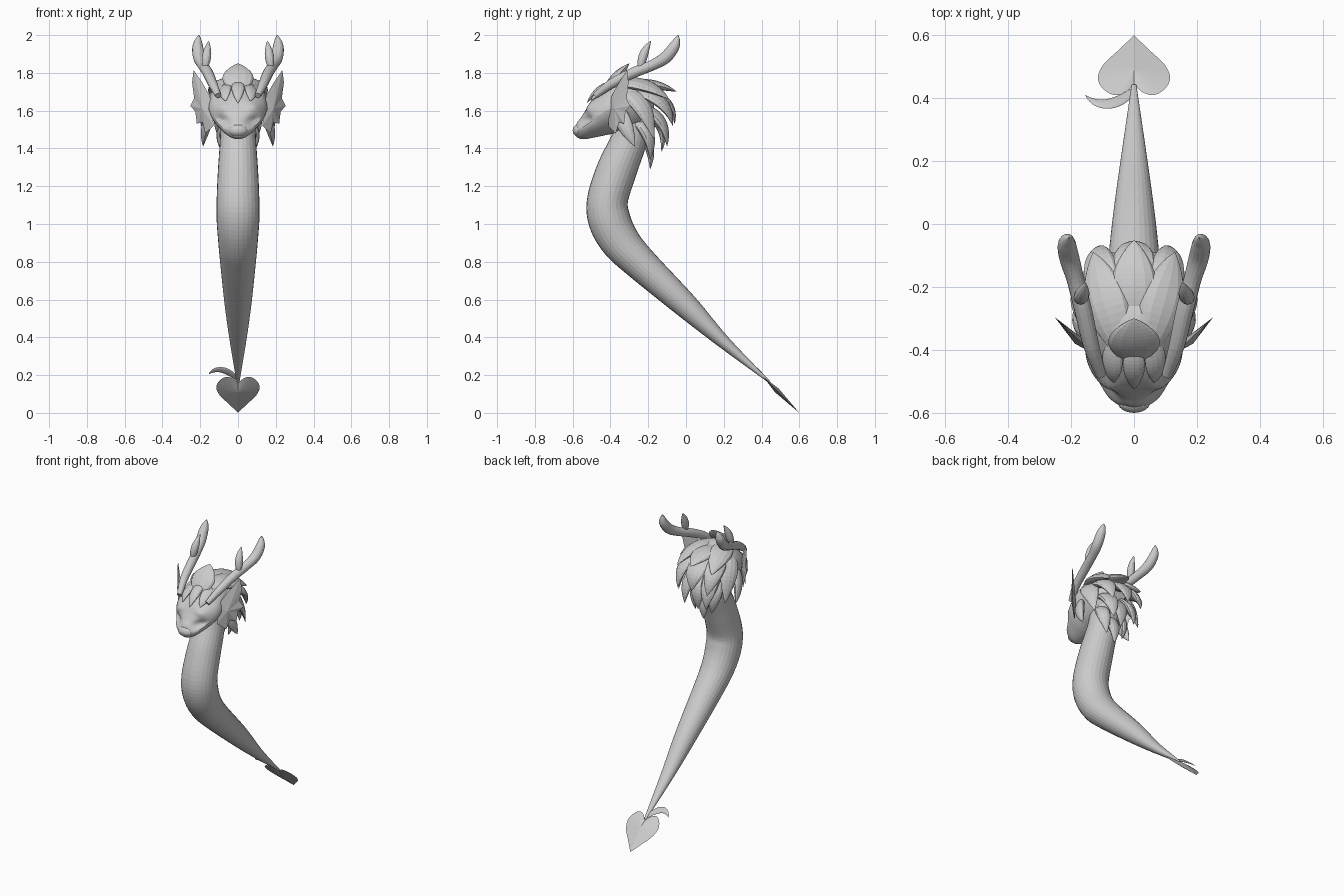
import bpy, bmesh, math
from mathutils import Vector as V

if "Cube" in bpy.data.objects:
    bpy.data.objects.remove(bpy.data.objects["Cube"], do_unlink=True)

GREY = (0.6, 0.6, 0.6, 1)
mat = bpy.data.materials.new("plain_grey")
mat.use_nodes = True
mat.diffuse_color = GREY
mat.node_tree.nodes["Principled BSDF"].inputs["Base Color"].default_value = GREY
parts = []


def finish(name, bm, mirror=False):
    bmesh.ops.remove_doubles(bm, verts=bm.verts, dist=1e-5)
    bmesh.ops.recalc_face_normals(bm, faces=bm.faces)
    me = bpy.data.meshes.new(name)
    bm.to_mesh(me)
    bm.free()
    me.materials.append(mat)
    ob = bpy.data.objects.new(name, me)
    bpy.context.collection.objects.link(ob)
    if mirror:
        ob.modifiers.new("Mirror", "MIRROR").use_mirror_merge = False
    parts.append(ob)
    return ob


def smooth_path(rows, steps=5):
    """Catmull-Rom through rows of numbers."""
    rows = [V(r) for r in rows]
    out = []
    for i in range(len(rows) - 1):
        a, b, c, d = (rows[max(i - 1, 0)], rows[i], rows[i + 1],
                      rows[min(i + 2, len(rows) - 1)])
        for k in range(steps):
            t = k / steps
            out.append(b + (c - a) * (t / 2) + (a * 2 - b * 5 + c * 4 - d) * (t * t / 2)
                       + (b * 3 - a - c * 3 + d) * (t ** 3 / 2))
    return out + [rows[-1]]


def loft(name, rings, mirror=False):
    bm = bmesh.new()
    loops = [[bm.verts.new(p) for p in ring] for ring in rings]
    n = len(loops[0])
    for a, b in zip(loops, loops[1:]):
        for i in range(n):
            j = (i + 1) % n
            bm.faces.new((a[i], a[j], b[j], b[i]))
    bm.faces.new(loops[0])
    bm.faces.new(loops[-1])
    return finish(name, bm, mirror)


def tube(name, centres, radii, hint, mirror=False, sides=16):
    """Sweep an ellipse; the first radius lies along the hint."""
    rings = []
    for i, c in enumerate(centres):
        tan = (centres[min(i + 1, len(centres) - 1)] - centres[max(i - 1, 0)]).normalized()
        side = (hint - tan * hint.dot(tan)).normalized()
        up = side.cross(tan)
        ra, rb = radii[i]
        angles = [math.tau * k / sides for k in range(sides)]
        rings.append([c + side * ra * math.cos(a) + up * rb * math.sin(a) for a in angles])
    return loft(name, rings, mirror)


def petal(name, base, ctrl, tip, width, thick=0.022, mirror=False, hint=None):
    base, ctrl, tip = V(base), V(ctrl), V(tip)
    steps = 14
    ts = [i / steps for i in range(steps + 1)]
    pts = [base * (1 - t) ** 2 + ctrl * 2 * t * (1 - t) + tip * t * t for t in ts]
    prof = [max(0.01, math.sin(math.pi * (0.15 + 0.85 * t)) ** 0.85) for t in ts]
    if hint is None:
        out = ctrl - V((0, -0.33, 1.58))
        hint = out.cross(tip - base)
    tube(name, pts, [(width * p, thick * p) for p in prof], hint, mirror, 12)


def blade(name, outline, centre, normal, thick, mirror=False):
    """Thin lens-shaped plate inside an outline."""
    bm = bmesh.new()
    rim = [bm.verts.new(p) for p in outline]
    mid = [bm.verts.new(V(centre) + normal * s * thick) for s in (1, -1)]
    for i, v in enumerate(rim):
        for m in mid:
            bm.faces.new((v, rim[(i + 1) % len(rim)], m))
    return finish(name, bm, mirror)


# Neck and tapering body: y, z, half width, half depth
body = smooth_path([
    (-0.27, 1.60, 0.09, 0.09), (-0.30, 1.45, 0.095, 0.095), (-0.365, 1.29, 0.106, 0.106),
    (-0.415, 1.13, 0.113, 0.108), (-0.405, 1.02, 0.113, 0.112), (-0.35, 0.91, 0.105, 0.105),
    (-0.25, 0.80, 0.095, 0.091), (0, 0.567, 0.07, 0.066), (0.2, 0.375, 0.043, 0.035),
    (0.44, 0.165, 0.008, 0.006)], 6)
tube("body", [V((0, r[0], r[1])) for r in body], [(r[2], r[3]) for r in body],
     V((1, 0, 0)), sides=28)

# Heart-shaped tail tip
half = smooth_path([(0, 0.045), (0.03, 0.01), (0.065, 0), (0.1, 0.03), (0.115, 0.08),
                    (0.095, 0.14), (0.05, 0.2), (0, 0.268)], 4)
along, normal = V((0, 1, -1)).normalized(), V((0, 1, 1)).normalized()
start = V((0, 0.41, 0.19))
outline = half + [V((-p.x, p.y)) for p in reversed(half[1:-1])]
blade("tail_heart", [start + V((p.x, 0, 0)) + along * p.y for p in outline],
      start + along * 0.1, normal, 0.014)
petal("tail_leaflet", (0, 0.425, 0.175), (-0.09, 0.345, 0.265), (-0.155, 0.41, 0.205),
      0.022, 0.006, hint=along)

# Head: y, top z, bottom z, half width
rings = []
for y, top, low, w in smooth_path([
        (-0.585, 1.515, 1.47, 0.02), (-0.575, 1.54, 1.458, 0.05), (-0.555, 1.565, 1.45, 0.078),
        (-0.53, 1.605, 1.45, 0.1), (-0.5, 1.655, 1.455, 0.122), (-0.45, 1.7, 1.465, 0.145),
        (-0.4, 1.745, 1.475, 0.155), (-0.33, 1.78, 1.48, 0.155), (-0.25, 1.76, 1.5, 0.135),
        (-0.17, 1.69, 1.58, 0.07)], 6):
    ring = []
    for k in range(48):
        a = math.tau * k / 48
        s = math.sin(a)
        x = w * math.cos(a) * (1 - 0.2 * max(0, -s))
        z = (top + low) / 2 + (top - low) / 2 * s
        dy = 0
        if y < -0.36:
            # sunken eyes under raised brows
            ex = (abs(x) - 0.085) / 0.04
            dy = 0.028 * math.exp(-ex * ex - ((z - 1.55 - 0.2 * (abs(x) - 0.085)) / 0.025) ** 2)
            dy -= 0.014 * math.exp(-ex * ex - ((z - 1.62) / 0.025) ** 2)
        ring.append(V((x, y + dy, z)))
    rings.append(ring)
loft("head", rings)

# Nose
bm = bmesh.new()
bmesh.ops.create_uvsphere(bm, u_segments=24, v_segments=14, radius=1)
for v in bm.verts:
    v.co = V((v.co.x * 0.052, v.co.y * 0.035 - 0.565, v.co.z * 0.034 + 1.495))
finish("nose", bm)

# Crest and forehead tufts
petal("crest", (0, -0.43, 1.71), (0, -0.36, 1.79), (0, -0.3, 1.85), 0.082, 0.025)
petal("forehead_tuft", (0, -0.38, 1.75), (0, -0.47, 1.73), (0, -0.525, 1.64), 0.035, 0.015)
petal("side_tufts", (0.06, -0.36, 1.74), (0.075, -0.46, 1.71), (0.065, -0.505, 1.65),
      0.035, 0.014, True)

# Mane: overlapping petals, middle ones then mirrored pairs
middle = [((0, -0.32, 1.74), (0, -0.17, 1.755), (0, -0.05, 1.70), 0.072),
          ((0, -0.28, 1.70), (0, -0.06, 1.69), (0, -0.06, 1.53), 0.07),
          ((0, -0.26, 1.60), (0, -0.09, 1.57), (0, -0.13, 1.38), 0.06),
          ((0, -0.26, 1.50), (0, -0.17, 1.44), (0, -0.19, 1.29), 0.045)]
paired = [((0.05, -0.38, 1.74), (0.10, -0.22, 1.77), (0.13, -0.09, 1.66), 0.07),
          ((0.06, -0.32, 1.70), (0.13, -0.10, 1.70), (0.11, -0.07, 1.52), 0.06),
          ((0.09, -0.34, 1.70), (0.18, -0.22, 1.68), (0.175, -0.17, 1.45), 0.06),
          ((0.05, -0.28, 1.63), (0.09, -0.10, 1.59), (0.08, -0.10, 1.41), 0.055),
          ((0.05, -0.28, 1.55), (0.10, -0.17, 1.50), (0.06, -0.19, 1.34), 0.045),
          ((0.12, -0.36, 1.62), (0.18, -0.33, 1.53), (0.185, -0.27, 1.41), 0.042)]
for i, (b, c, t, w) in enumerate(middle):
    petal(f"mane_middle_{i + 1}", b, c, t, w, 0.026)
for i, (b, c, t, w) in enumerate(paired):
    petal(f"mane_pair_{i + 1}", b, c, t, w, 0.026, True)

# Fin-like ears: x, z on a plane swept backward
ear = [(0.13, 1.52), (0.135, 1.62), (0.15, 1.68), (0.19, 1.75), (0.235, 1.815), (0.243, 1.75),
       (0.232, 1.665), (0.252, 1.625), (0.226, 1.595), (0.218, 1.53), (0.19, 1.54),
       (0.172, 1.48)]
blade("ears", [V((x, x * 0.95 - 0.535, z)) for x, z in ear], (0.178, -0.37, 1.61),
      V((0.69, -0.72, 0)), 0.014, True)

# Antlers with a short leaf-like prong: x, y, z, radius
antler = smooth_path([
    (0.105, -0.48, 1.68, 0.016), (0.135, -0.39, 1.745, 0.025), (0.16, -0.28, 1.80, 0.028),
    (0.185, -0.18, 1.84, 0.028), (0.205, -0.11, 1.88, 0.032), (0.213, -0.065, 1.935, 0.029),
    (0.21, -0.048, 1.975, 0.017), (0.207, -0.043, 2.0, 0.002)])
tube("antlers", [r.to_3d() for r in antler], [(r[3], r[3]) for r in antler],
     V((1, 0, 0)), True)
petal("antler_prongs", (0.175, -0.24, 1.82), (0.165, -0.235, 1.90), (0.155, -0.185, 1.97),
      0.024, 0.024, True, V((1, 0, 0)))

# Smooth shading with sharp creases kept
for ob in bpy.context.view_layer.objects:
    ob.select_set(ob in parts)
bpy.context.view_layer.objects.active = parts[0]
bpy.ops.object.shade_smooth_by_angle(angle=math.radians(50))
